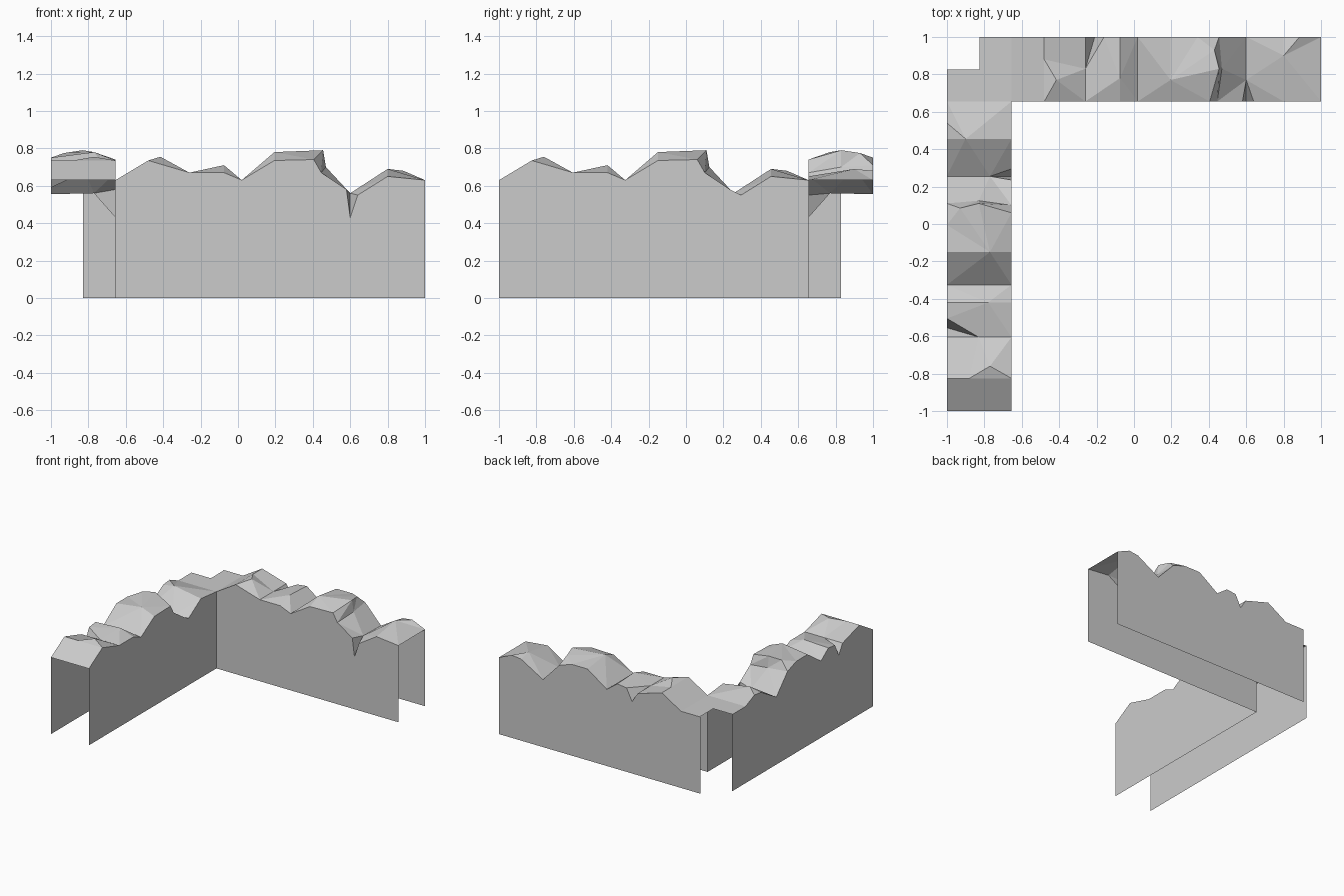
import bpy
from mathutils import Vector
from mathutils.geometry import delaunay_2d_cdt

cube = bpy.data.objects.get("Cube")
if cube:
    bpy.data.objects.remove(cube, do_unlink=True)

WIDTH = 0.345          # distance from outer to inner wall
LENGTH = 1.655         # length of one rocky run
NOTCH = 0.175          # how far the outer walls run past into the corner
BASE = 0.63            # height where runs and corner meet

stone = bpy.data.materials.new("grey stone")
stone.use_nodes = True
stone.diffuse_color = (0.6, 0.6, 0.6, 1)
stone.node_tree.nodes["Principled BSDF"].inputs["Base Color"].default_value = (0.6, 0.6, 0.6, 1)

# Cross-sections of the ridge: (distance along, distance from outer edge, height)
W = WIDTH
sections = [
    [(0, 0, BASE), (0, W, BASE)],
    [(.175, 0, .735), (.175, .12, .735), (.24, .23, .755), (.175, W, .735)],
    [(.395, 0, .67), (.395, .17, .67), (.395, W, .67)],
    [(.445, 0, .59)],
    [(.495, 0, .69)],
    [(.58, 0, .7), (.58, .22, .71), (.58, W, .67)],
    [(.675, 0, BASE), (.675, W, BASE)],
    [(.85, 0, .75), (.85, .23, .78), (.85, W, .735)],
    [(.995, 0, .75), (1.085, .07, .775), (1.11, .17, .79), (1.06, W, .74)],
    [(1.11, 0, .71), (1.125, .17, .7), (1.1, W, .67)],
    [(1.235, W, .58)],
    [(1.255, 0, .555), (1.255, .23, .56), (1.255, W, .43)],
    [(1.295, W, .55)],
    [(1.455, 0, .67), (1.455, .1, .69), (1.455, W, .65)],
    [(1.54, 0, .68)],
    [(LENGTH, 0, BASE), (LENGTH, W, BASE)],
]


def add_mesh(name, verts, faces):
    mesh = bpy.data.meshes.new(name)
    mesh.from_pydata(verts, [], faces)
    mesh.materials.append(stone)
    mesh.update()
    obj = bpy.data.objects.new(name, mesh)
    bpy.context.scene.collection.objects.link(obj)
    return obj


def add_ridge(name, place):
    """Faceted rocky top, with creases kept along each cross-section."""
    points = [p for row in sections for p in row]
    height = {(round(s, 3), round(v, 3)): z for s, v, z in points}
    edges, start = [], 0
    for row in sections:
        edges += [(start + i, start + i + 1) for i in range(len(row) - 1)]
        start += len(row)
    flat = [Vector((s, v)) for s, v, z in points]
    out, _, tris, *_ = delaunay_2d_cdt(flat, edges, [], 0, 1e-5)
    verts = [place(p.x, p.y, height[round(p.x, 3), round(p.y, 3)]) for p in out]
    add_mesh(name, verts, [tuple(reversed(t)) for t in tris])


def add_wall(name, place, top, flip):
    """Upright sheet from the ground to a jagged top line."""
    n = len(top)
    verts = [place(s, v, 0) for s, v, z in top] + [place(*p) for p in top]
    faces = [(i, i + 1, n + i + 1, n + i) for i in range(n - 1)]
    if flip:
        faces = [f[::-1] for f in faces]
    add_mesh(name, verts, faces)


def side_place(s, v, z):
    return (v - 1, s - 1, z)


def back_place(s, v, z):
    return (s + 1 - LENGTH, 1 - v, z)


outer = [row[0] for row in sections if row[0][1] == 0]
inner = [row[-1] for row in sections if row[-1][1] == W]
# On the side run the inner wall stands in front of the cleft
closed_inner = [p for p in inner if p[2] > 0.5]

# Rocky runs, each an open shell of ridge and two walls
add_ridge("side_ridge", side_place)
add_ridge("back_ridge", back_place)
add_wall("side_inner_wall", side_place, closed_inner, False)
add_wall("back_inner_wall", back_place, inner, False)
add_wall("side_outer_wall", side_place, outer + [(LENGTH + NOTCH, 0, BASE)], True)
add_wall("back_outer_wall", back_place, [(-NOTCH, 0, BASE)] + outer, True)

# Flat corner top with a square notch at its outer corner
a, b = W - 1, NOTCH - 1
corner = [(-1, -a), (a, -a), (a, 1), (b, 1), (b, -b), (-1, -b)]
add_mesh("corner_top", [(x, y, BASE) for x, y in corner], [(0, 1, 4, 5), (1, 2, 3, 4)])
